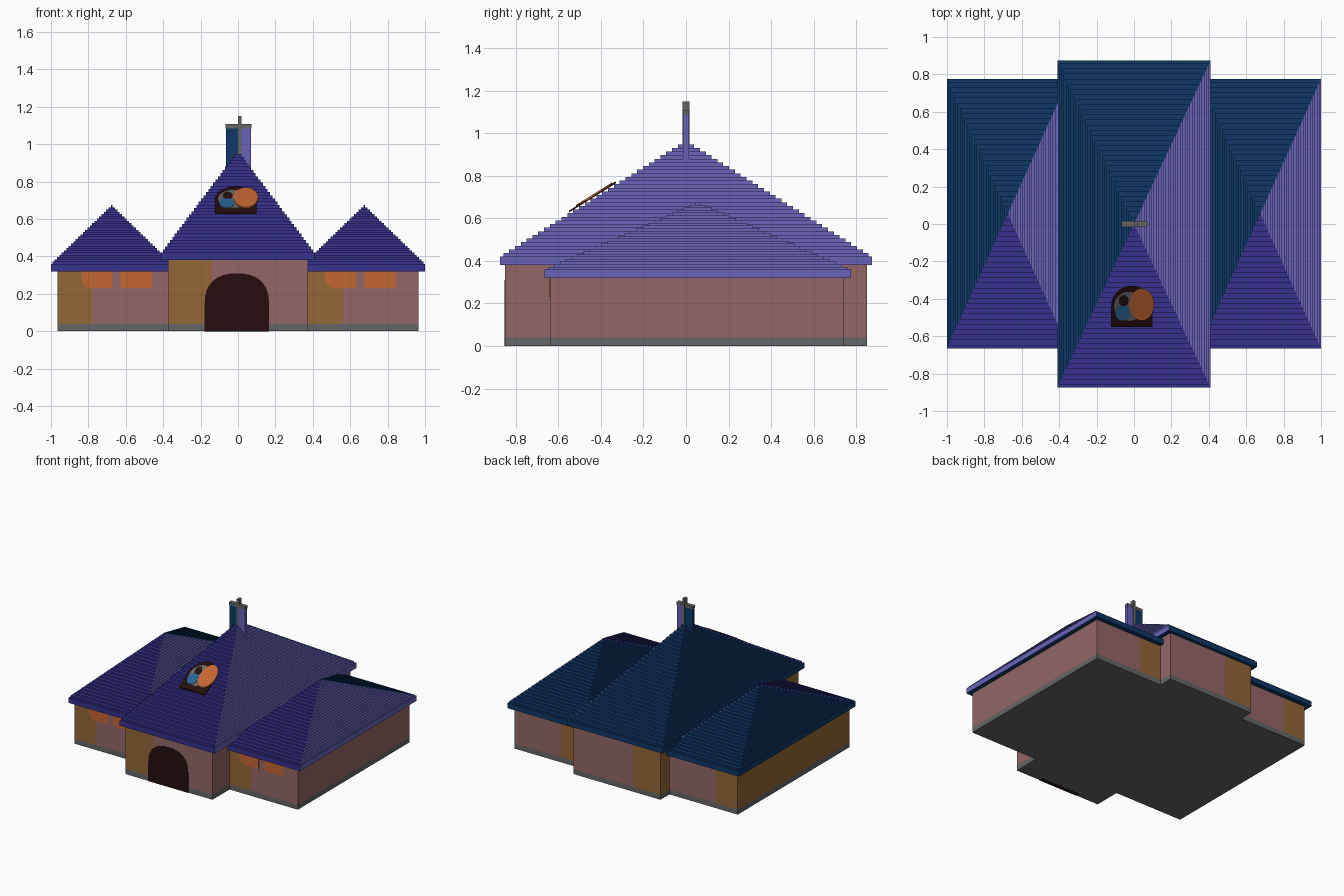
import bpy, bmesh, math
from mathutils import Vector

cube = bpy.data.objects.get("Cube")
if cube:
    bpy.data.objects.remove(cube, do_unlink=True)


def lin(v):
    v /= 255
    return v / 12.92 if v <= 0.04045 else ((v + 0.055) / 1.055) ** 2.4


def material(name, *rgb):
    m = bpy.data.materials.new(name)
    m.use_nodes = True
    col = tuple(lin(c) for c in rgb) + (1,)
    m.diffuse_color = col
    m.node_tree.nodes["Principled BSDF"].inputs["Base Color"].default_value = col
    return m


INDIGO = material("indigo tiles", 54, 49, 142)
LAVENDER = material("lavender tiles", 104, 99, 186)
NAVY = material("navy tiles", 14, 56, 104)
PINK = material("pink plaster", 148, 102, 102)
BROWN = material("brown plaster", 147, 102, 54)
GREY = material("grey stone", 102, 102, 102)
ORANGE = material("orange glass", 196, 102, 50)
DARK = material("dark wood", 38, 13, 13)
BLUE = material("blue glass", 38, 100, 150)


def loft(name, loops, side_mats, bottom, top):
    """Skin a stack of equal point loops, one material per side, and cap both ends."""
    mats = list(dict.fromkeys([*side_mats, bottom, top]))
    bm = bmesh.new()
    rings = [[bm.verts.new(p) for p in loop] for loop in loops]
    n = len(rings[0])
    for a, b in zip(rings, rings[1:]):
        for i in range(n):
            j = (i + 1) % n
            f = bm.faces.new((a[i], a[j], b[j], b[i]))
            f.material_index = mats.index(side_mats[i % len(side_mats)])
    bm.faces.new(rings[0][::-1]).material_index = mats.index(bottom)
    bm.faces.new(rings[-1]).material_index = mats.index(top)
    bmesh.ops.recalc_face_normals(bm, faces=bm.faces)
    me = bpy.data.meshes.new(name)
    bm.to_mesh(me)
    bm.free()
    for m in mats:
        me.materials.append(m)
    ob = bpy.data.objects.new(name, me)
    bpy.context.collection.objects.link(ob)
    return ob


def rect(x0, x1, y0, y1, z):
    # sides run front, right, back, left
    return [(x0, y0, z), (x1, y0, z), (x1, y1, z), (x0, y1, z)]


def box(name, x0, x1, y0, y1, z0, z1, mat):
    return loft(name, [rect(x0, x1, y0, y1, z) for z in (z0, z1)], [mat], mat, mat)


def walls(name, x0, x1, y0, y1, top):
    """Two-tone plaster walls on a grey plinth."""
    xs = x0 + 0.315 * (x1 - x0)
    plan = [(x0, y0), (xs, y0), (x1, y0), (x1, y1), (xs, y1), (x0, y1)]
    loft(name + "_walls", [[(x, y, z) for x, y in plan] for z in (0.04, top)],
         [BROWN, PINK, PINK, PINK, BROWN, BROWN], PINK, PINK)
    box(name + "_plinth", x0, x1, y0, y1, 0.001, 0.04, GREY)


def roof(name, x0, x1, y0, y1, z0, z1, steps):
    """Stepped pyramid roof: an eave slab, then tread and riser for every tile row."""
    cx, cy = (x0 + x1) / 2, (y0 + y1) / 2
    eave = z0 + 0.04

    def ring(t, z):
        return rect(x0 + (cx - x0) * t, x1 + (cx - x1) * t,
                    y0 + (cy - y0) * t, y1 + (cy - y1) * t, z)

    loops = [ring(0, z0), ring(0, eave)]
    for k in range(steps):
        t = (k + 0.6) / steps
        loops += [ring(t, eave + (z1 - eave) * k / steps),
                  ring(t, eave + (z1 - eave) * (k + 1) / steps)]
    loft(name, loops, [INDIGO, LAVENDER, NAVY, NAVY], NAVY, INDIGO)


# Main hall and the two side wings
walls("hall", -0.375, 0.375, -0.85, 0.85, 0.40)
roof("hall_roof", -0.41, 0.41, -0.875, 0.875, 0.38, 0.965, 32)
for side, x0, x1 in (("right", -0.965, -0.375), ("left", 0.375, 0.965)):
    walls(side + "_wing", x0, x1, -0.64, 0.74, 0.34)
    c = math.copysign(0.675, x0)
    roof(side + "_wing_roof", c - 0.325, c + 0.325, -0.665, 0.775, 0.32, 0.675, 26)

# Arched door
arch = [(-0.178, 0), (0.166, 0)]
for i in range(17):
    a = math.pi * i / 16
    c, s = math.cos(a), math.sin(a)
    arch.append((-0.006 + 0.172 * math.copysign(abs(c) ** 0.85, c), 0.15 + 0.16 * s ** 0.85
                 if s > 1e-6 else 0.15))
loft("front_door", [[(x, y, z) for x, z in arch] for y in (-0.853, -0.82)], [DARK], DARK, DARK)


# Wing windows, tucked under the eaves, with a rounded lower left corner
def window(name, x0, x1, r):
    pts = [(x1, 0.325), (x0, 0.325)]
    for i in range(7):
        a = math.pi + math.pi / 2 * i / 6
        pts.append((x0 + r + r * math.cos(a), 0.23 + r + r * math.sin(a)))
    pts.append((x1, 0.23))
    loft(name, [[(x, y, z) for x, z in pts] for y in (-0.644, -0.636)], [ORANGE], ORANGE, ORANGE)


for side, off in (("right", 0), ("left", 1.303)):
    window(side + "_wing_window_outer", -0.837 + off, -0.673 + off, 0.05)
    window(side + "_wing_window_inner", -0.627 + off, -0.46 + off, 0.012)

# Attic window lying on the front roof slope
SLOPE = (0.965 - 0.42) / 0.875


def slope_plate(name, pts, lift, mat):
    def place(x, y, d):
        return (x, y, 0.42 + (y + 0.875) * SLOPE + d)
    loft(name, [[place(x, y, d) for x, y in pts] for d in (lift - 0.009, lift)], [mat], mat, mat)


def ellipse(cx, cy, rx, ry, a0=0, a1=360, n=24):
    return [(cx + rx * math.cos(math.radians(a0 + (a1 - a0) * i / n)),
             cy + ry * math.sin(math.radians(a0 + (a1 - a0) * i / n)))
            for i in range(n if a1 - a0 == 360 else n + 1)]


slope_plate("attic_window_frame",
            [(-0.122, -0.55), (0.10, -0.55)] + ellipse(-0.011, -0.44, 0.111, 0.11, 0, 180),
            0.014, DARK)
slope_plate("attic_window_surround", ellipse(-0.025, -0.44, 0.082, 0.078), 0.016, GREY)
slope_plate("attic_window_blue_pane", ellipse(-0.06, -0.475, 0.04, 0.042), 0.018, BLUE)
slope_plate("attic_window_dark_pane", ellipse(-0.055, -0.41, 0.026, 0.03), 0.018, DARK)
slope_plate("attic_window_orange_pane", ellipse(0.042, -0.43, 0.066, 0.085), 0.020, ORANGE)

# Chimney: two coloured halves, a stone cap and a central post
box("chimney_right_half", -0.065, 0.0, -0.014, 0.014, 0.80, 1.085, NAVY)
box("chimney_left_half", 0.0, 0.07, -0.014, 0.014, 0.80, 1.085, LAVENDER)
box("chimney_cap", -0.067, 0.072, -0.015, 0.015, 1.085, 1.108, GREY)
box("chimney_post", 0.0, 0.02, -0.017, 0.017, 0.90, 1.15, GREY)
